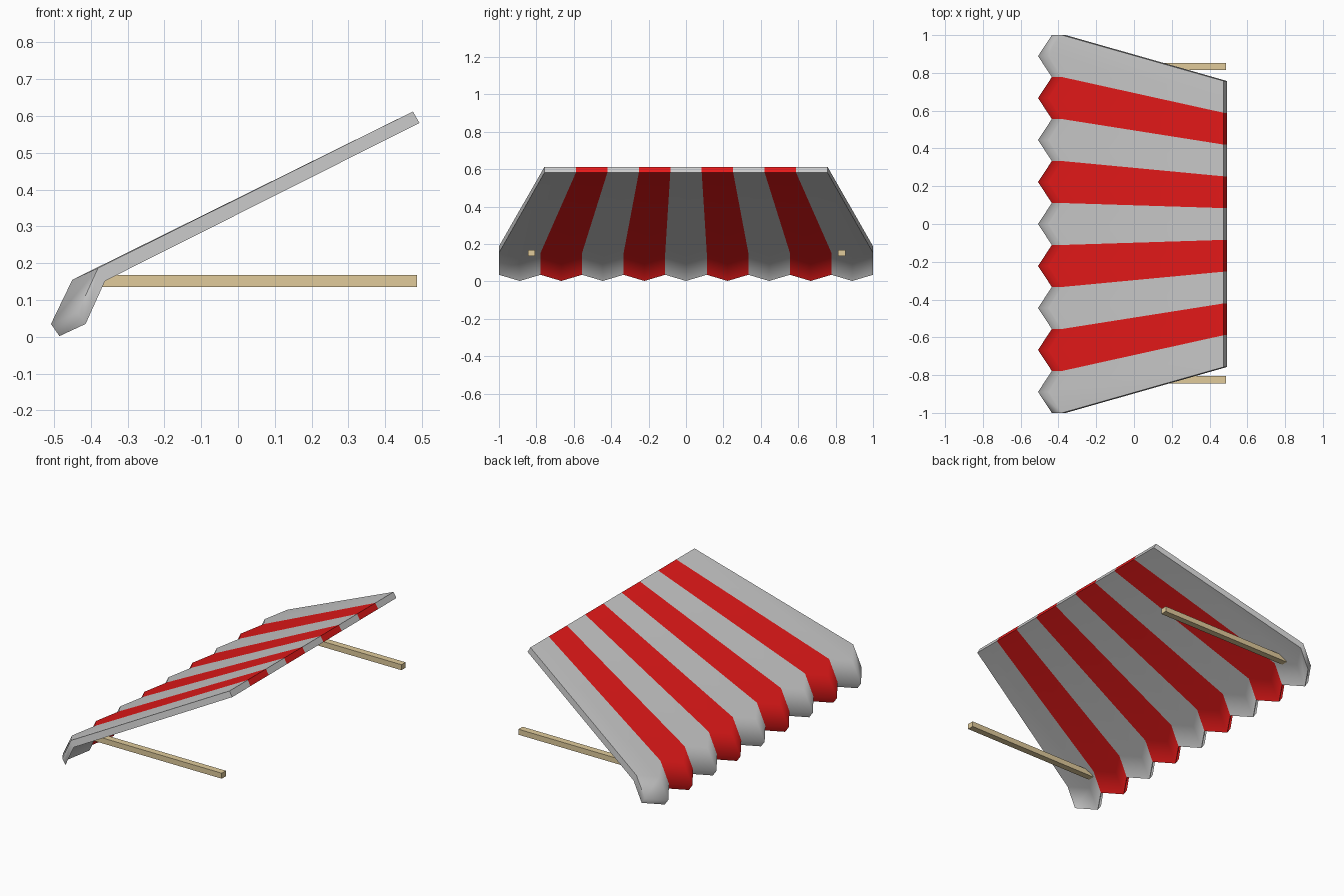
import bpy, bmesh, math

if "Cube" in bpy.data.objects:
    bpy.data.objects.remove(bpy.data.objects["Cube"])

STRIPES = 9


def material(name, colour):
    m = bpy.data.materials.new(name)
    m.diffuse_color = colour
    m.use_nodes = True
    m.node_tree.nodes["Principled BSDF"].inputs["Base Color"].default_value = m.diffuse_color
    return m


grey = material("grey_cloth", (0.8, 0.8, 0.8, 1))
red = material("red_cloth", (0.8, 0.01, 0.01, 1))
wood = material("pale_wood", (0.75, 0.6, 0.33, 1))

# Awning cross-sections (x, z): at a stripe seam and at a stripe middle.
# Order: outer wall edge, outer bend, outer tip, inner tip, inner bend, inner wall edge
SEAM = [(0.475, 0.612), (-0.38, 0.187), (-0.435, 0.066),
        (-0.414, 0.035), (-0.361, 0.152), (0.493, 0.581)]
MIDDLE = [(0.475, 0.612), (-0.45, 0.155), (-0.508, 0.035),
          (-0.485, 0.002), (-0.428, 0.119), (0.493, 0.581)]
HALF_WIDTH = [0.757, 1, 1, 1, 1, 0.757]

# Striped canopy with its scalloped valance
bm = bmesh.new()
columns = []
for i in range(2 * STRIPES + 1):
    t = i / STRIPES - 1
    section = MIDDLE if i % 2 else SEAM
    columns.append([bm.verts.new((x, t * w, z))
                    for (x, z), w in zip(section, HALF_WIDTH)])
for i, (a, b) in enumerate(zip(columns, columns[1:])):
    for k in range(6):
        n = (k + 1) % 6
        face = bm.faces.new((a[k], a[n], b[n], b[k]))
        face.material_index = (i // 2) % 2
# Side edges of the cloth
for c in (columns[0], columns[-1]):
    bm.faces.new((c[0], c[1], c[4], c[5]))
    bm.faces.new((c[1], c[2], c[3], c[4]))
bmesh.ops.recalc_face_normals(bm, faces=bm.faces)
mesh = bpy.data.meshes.new("awning_canopy")
bm.to_mesh(mesh)
bm.free()
mesh.materials.append(grey)
mesh.materials.append(red)
canopy = bpy.data.objects.new("awning_canopy", mesh)
bpy.context.collection.objects.link(canopy)
bpy.context.view_layer.objects.active = canopy
canopy.select_set(True)
bpy.ops.object.shade_smooth_by_angle(angle=math.radians(60))
weighted = canopy.modifiers.new("weighted_normals", 'WEIGHTED_NORMAL')
weighted.keep_sharp = True

# Support arms running from the wall to the canopy bend
for name, y in (("left_support_arm", -0.825), ("right_support_arm", 0.833)):
    x0, x1 = -0.385, 0.486
    bpy.ops.mesh.primitive_cube_add(size=1, location=((x0 + x1) / 2, y, 0.152))
    arm = bpy.context.object
    arm.name = name
    arm.scale = (x1 - x0, 0.038, 0.032)
    arm.data.materials.append(wood)
